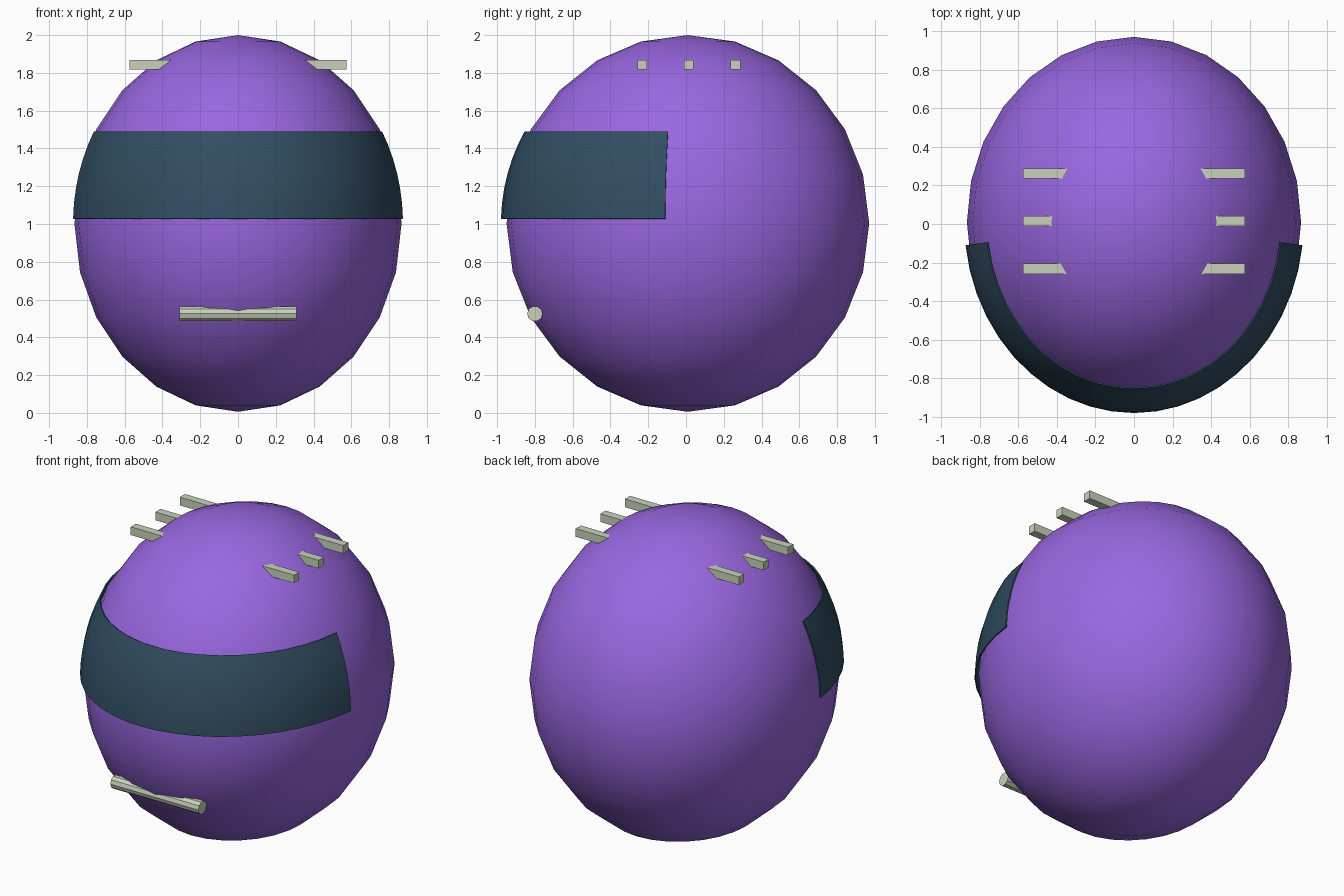
import bpy, bmesh
from math import sin, cos, asin, pi, radians
from mathutils import Matrix, Vector

cube = bpy.data.objects.get("Cube")
if cube:
    bpy.data.objects.remove(cube, do_unlink=True)


def material(name, rgb):
    mat = bpy.data.materials.new(name)
    mat.use_nodes = True
    color = (*rgb, 1)
    mat.diffuse_color = color
    mat.node_tree.nodes["Principled BSDF"].inputs["Base Color"].default_value = color
    return mat


purple = material("purple", (0.32, 0.135, 0.75))
dark_teal = material("dark teal", (0.031, 0.076, 0.122))
pale_green = material("pale green grey", (0.58, 0.65, 0.50))


def finish(name, bm, mat, smooth=False):
    bmesh.ops.recalc_face_normals(bm, faces=bm.faces)
    mesh = bpy.data.meshes.new(name)
    bm.to_mesh(mesh)
    bm.free()
    mesh.materials.append(mat)
    for face in mesh.polygons:
        face.use_smooth = smooth
    obj = bpy.data.objects.new(name, mesh)
    bpy.context.collection.objects.link(obj)
    return obj


CENTER = Vector((0, 0.01, 1.003))

# Egg-shaped body
bm = bmesh.new()
bmesh.ops.create_uvsphere(
    bm, u_segments=28, v_segments=12, radius=1,
    matrix=Matrix.Translation(CENTER) @ Matrix.Diagonal((0.866, 0.96, 0.997, 1)))
finish("body", bm, purple, smooth=True)

# Visor: a curved band wrapped round the front half
bm = bmesh.new()
COLS, ROWS, HALF = 22, 6, radians(83)
low, high = asin(0.025), asin(0.488)
grid = []
for r in range(ROWS + 1):
    lat = low + (high - low) * r / ROWS
    row = []
    for c in range(COLS + 1):
        az = -pi / 2 - HALF + 2 * HALF * c / COLS
        offset = Vector((0.88 * cos(lat) * cos(az), 0.99 * cos(lat) * sin(az), sin(lat)))
        row.append(bm.verts.new(CENTER + offset))
    grid.append(row)
for a, b in zip(grid, grid[1:]):
    for c in range(COLS):
        bm.faces.new((a[c], a[c + 1], b[c + 1], b[c]))
visor = finish("visor", bm, dark_teal, smooth=True)
shell = visor.modifiers.new("thickness", 'SOLIDIFY')
shell.thickness = 0.008
shell.offset = -1
bpy.ops.object.select_all(action='DESELECT')
visor.select_set(True)
bpy.context.view_layer.objects.active = visor
bpy.ops.object.modifier_apply(modifier=shell.name)
bpy.ops.object.shade_smooth_by_angle(angle=radians(35))

# Mouth: faceted bar sunk into the lower front
bm = bmesh.new()
bmesh.ops.create_cone(
    bm, cap_ends=True, segments=10, radius1=0.041, radius2=0.041, depth=0.62,
    matrix=Matrix.Translation((0, -0.8, 0.525)) @ Matrix.Rotation(pi / 2, 4, 'Y'))
finish("mouth_bar", bm, pale_green)

# Three short bars sticking out on each side of the crown
for side, x in (("left", 0.4375), ("right", -0.4375)):
    for place, y in (("front", -0.232), ("middle", 0.015), ("back", 0.262)):
        bm = bmesh.new()
        bmesh.ops.create_cube(
            bm, size=1,
            matrix=Matrix.Translation((x, y, 1.843)) @ Matrix.Diagonal((0.275, 0.052, 0.052, 1)))
        finish(f"{side}_{place}_crown_bar", bm, pale_green)
